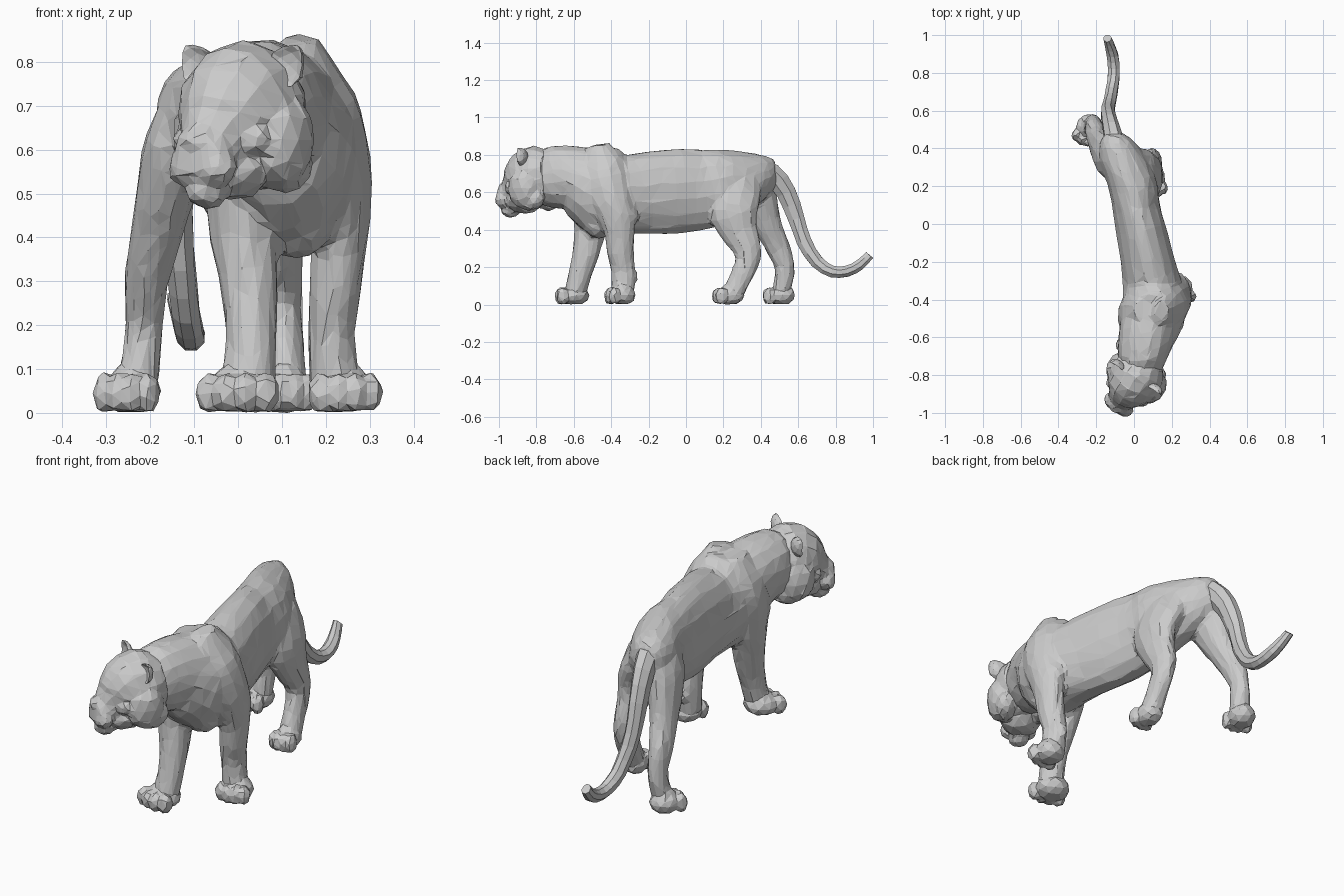
import bpy, bmesh, math, random
from mathutils import Vector, Matrix

random.seed(4)


def refine(sections, steps=3):
    """Add in-between sections along a smooth Catmull-Rom path."""
    s, out = sections, []
    for i in range(len(s) - 1):
        q = [s[max(i - 1, 0)], s[i], s[i + 1], s[min(i + 2, len(s) - 1)]]
        for k in range(steps):
            t = k / steps
            out.append([0.5 * (2 * b + (c - a) * t + (2 * a - 5 * b + 4 * c - d) * t * t
                               + (3 * b - a - 3 * c + d) * t ** 3) for a, b, c, d in zip(*q)])
    return out + [list(s[-1])]


def loft(bm, sections, sides=12, steps=3):
    """Skin elliptical rings (x, y, z, half width, half depth) set square to their path."""
    sections = refine(sections, steps)
    pts = [Vector(s[:3]) for s in sections]
    rings = []
    for i, s in enumerate(sections):
        t = pts[min(i + 1, len(pts) - 1)] - pts[max(i - 1, 0)]
        v = t.cross(Vector((1, 0, 0))).normalized()
        ring = []
        for k in range(sides):
            a = 2 * math.pi * (k + 0.5) / sides
            ring.append(bm.verts.new(pts[i] + Vector((s[3] * math.cos(a), 0, 0)) + v * s[4] * math.sin(a)))
        rings.append(ring)
    for a, b in zip(rings, rings[1:]):
        for k in range(sides):
            n = (k + 1) % sides
            bm.faces.new((a[k], a[n], b[n], b[k]))
    bm.faces.new(rings[0])
    bm.faces.new(rings[-1])


def blob(bm, centre, size, tilt=0):
    m = Matrix.Translation(centre) @ Matrix.Rotation(tilt, 4, 'X') @ Matrix.Diagonal((*size, 1))
    bmesh.ops.create_icosphere(bm, subdivisions=2, radius=1, matrix=m)


def finish(bm, name, matrix=Matrix(), voxel=0, smooth=3, tris=1000, rough=0.0):
    """Make the object; optionally fuse its volumes and reduce them to rough flat facets."""
    bmesh.ops.recalc_face_normals(bm, faces=bm.faces)
    me = bpy.data.meshes.new(name)
    bm.to_mesh(me)
    bm.free()
    me.transform(matrix)
    ob = bpy.data.objects.new(name, me)
    bpy.context.collection.objects.link(ob)
    if voxel:
        fuse = ob.modifiers.new("fuse", 'REMESH')
        fuse.mode = 'VOXEL'
        fuse.voxel_size = voxel
        soft = ob.modifiers.new("soften", 'SMOOTH')
        soft.factor, soft.iterations = 0.5, smooth
        bpy.context.view_layer.objects.active = ob
        for m in ("fuse", "soften"):
            bpy.ops.object.modifier_apply(modifier=m)
        total = sum(len(p.vertices) - 2 for p in ob.data.polygons)
        ob.modifiers.new("facet", 'DECIMATE').ratio = min(1, tris / max(total, 1))
        bpy.ops.object.modifier_apply(modifier="facet")
    for v in ob.data.vertices:
        v.co += Vector([random.uniform(-rough, rough) for _ in "xyz"])
        v.co.z = max(v.co.z, 0)
    for p in ob.data.polygons:
        p.use_smooth = False
    return ob


# Torso with neck, fused with the four legs
torso = [(.03, -.80, .68, .10, .13), (.045, -.72, .68, .13, .167), (.065, -.62, .68, .15, .172),
         (.095, -.52, .64, .17, .212), (.108, -.43, .605, .17, .243), (.10, -.33, .588, .16, .215),
         (.075, -.20, .597, .146, .223), (.043, -.05, .605, .138, .228), (.01, .10, .617, .128, .217),
         (-.01, .22, .643, .135, .192), (-.052, .33, .670, .128, .155), (-.085, .42, .695, .10, .11),
         (-.105, .48, .70, .052, .07)]
front_right = [(.14, -.465, .855, .04, .06), (.188, -.44, .72, .08, .12), (.215, -.41, .59, .087, .12),
               (.232, -.37, .47, .072, .10), (.23, -.355, .38, .064, .082), (.222, -.35, .28, .060, .072),
               (.213, -.335, .17, .054, .066), (.225, -.34, .05, .062, .062)]
front_left = [(.04, -.45, .83, .04, .06), (.01, -.46, .71, .08, .11), (.0, -.49, .58, .087, .115),
              (.008, -.50, .47, .082, .105), (.015, -.515, .38, .077, .085), (.025, -.535, .28, .067, .074),
              (.03, -.565, .17, .060, .063), (.02, -.595, .05, .065, .06)]
hind_right = [(.0, .31, .74, .06, .08), (.035, .27, .64, .080, .14), (.075, .25, .51, .078, .138),
              (.085, .28, .40, .063, .105), (.093, .325, .30, .053, .080), (.10, .325, .22, .048, .066),
              (.105, .285, .13, .048, .06), (.11, .25, .05, .055, .055)]
hind_left = [(-.10, .35, .74, .06, .08), (-.137, .36, .63, .073, .12), (-.163, .40, .51, .07, .10),
             (-.187, .445, .40, .06, .075), (-.208, .495, .30, .052, .065), (-.215, .527, .20, .045, .053),
             (-.222, .52, .12, .046, .053), (-.235, .505, .05, .055, .05)]
bm = bmesh.new()
loft(bm, torso, 16)
for leg in (front_right, front_left, hind_right, hind_left):
    loft(bm, leg, 12)
blob(bm, (.135, -.46, .45), (.09, .10, .10))         # breast between the forelegs
blob(bm, (.23, -.31, .47), (.05, .055, .06))         # right elbow
blob(bm, (.21, -.285, .15), (.03, .03, .04))         # wrist pad
finish(bm, "body", voxel=.012, smooth=5, tris=2400, rough=.0025)


# Paws: a sloping pad with four toes
def paw(name, x, y, yaw, w, length):
    b = bmesh.new()
    blob(b, (0, .015, .05), (w * .9, length * .9, .056))
    blob(b, (0, length * .2, .075), (w * .65, length * .7, .048), .3)
    for k in range(4):
        u = (k - 1.5) / 1.5
        blob(b, (u * w * .66, -length * (.68 - .24 * abs(u)), .045), (w * .36, length * .42, .048))
    for v in b.verts:
        v.co.z = max(v.co.z, .002)
    m = Matrix.Translation((x, y, 0)) @ Matrix.Rotation(math.radians(yaw), 4, 'Z')
    finish(b, name, m, voxel=.008, smooth=3, tris=190, rough=.002)


paw("front_paw_right", .24, -.355, 8, .084, .080)
paw("front_paw_left", .005, -.61, -10, .096, .088)
paw("hind_paw_right", .11, .225, 5, .066, .084)
paw("hind_paw_left", -.245, .495, -15, .076, .084)

# Head, modelled facing -y and then turned to the side
turn = Matrix.Translation((.012, -.812, .67)) @ Matrix.Rotation(math.radians(-33), 4, 'Z')
bm = bmesh.new()
loft(bm, [(0, .11, .03, .10, .12), (0, .05, .02, .135, .155), (0, -.02, .01, .14, .162),
          (0, -.08, -.025, .115, .132), (0, -.115, -.052, .086, .10), (0, -.16, -.08, .070, .08),
          (0, -.20, -.083, .06, .066), (0, -.214, -.083, .04, .04)], 14, 2)
blob(bm, (0, -.145, -.022), (.035, .08, .036), .45)  # nose bridge
blob(bm, (0, -.202, -.055), (.034, .02, .022))       # nose
blob(bm, (0, -.15, -.165), (.05, .055, .042))        # chin
blob(bm, (0, -.06, -.11), (.10, .11, .075))          # jaw
for s in (-1, 1):
    blob(bm, (s * .036, -.172, -.11), (.05, .045, .048))   # muzzle pad
    blob(bm, (s * .105, .0, -.05), (.068, .09, .11))       # cheek ruff
    blob(bm, (s * .09, .03, -.10), (.055, .09, .07))       # jaw corner fur
    blob(bm, (s * .06, -.105, .035), (.044, .034, .026))   # brow
    blob(bm, (s * .08, -.085, -.045), (.048, .045, .04))   # cheekbone
finish(bm, "head", turn, voxel=.008, smooth=4, tris=850, rough=.003)

# Ears: pointed cups leaning outwards
for s, name in ((-1, "ear_left"), (1, "ear_right")):
    bm = bmesh.new()
    blob(bm, (0, 0, 0), (.048, .034, .055))
    for v in bm.verts:
        if v.co.y < 0:
            v.co.y = -.01 - v.co.y * .7
        if v.co.z > 0:
            v.co.x *= 1 - 7 * v.co.z
    tilt = Matrix.Translation((s * .12, -.005, .122)) @ Matrix.Rotation(s * .65, 4, 'Y')
    finish(bm, name, turn @ tilt, rough=.001)

# Tail
bm = bmesh.new()
loft(bm, [(-.09, .37, .735, .06, .05), (-.107, .455, .70, .052, .062), (-.128, .535, .60, .044, .056),
          (-.138, .59, .46, .038, .047), (-.132, .63, .34, .036, .042), (-.118, .70, .228, .034, .038),
          (-.108, .78, .177, .034, .034), (-.109, .86, .178, .033, .032), (-.123, .93, .213, .03, .031),
          (-.14, .982, .265, .022, .025)], 8, 2)
finish(bm, "tail", rough=.0015)
